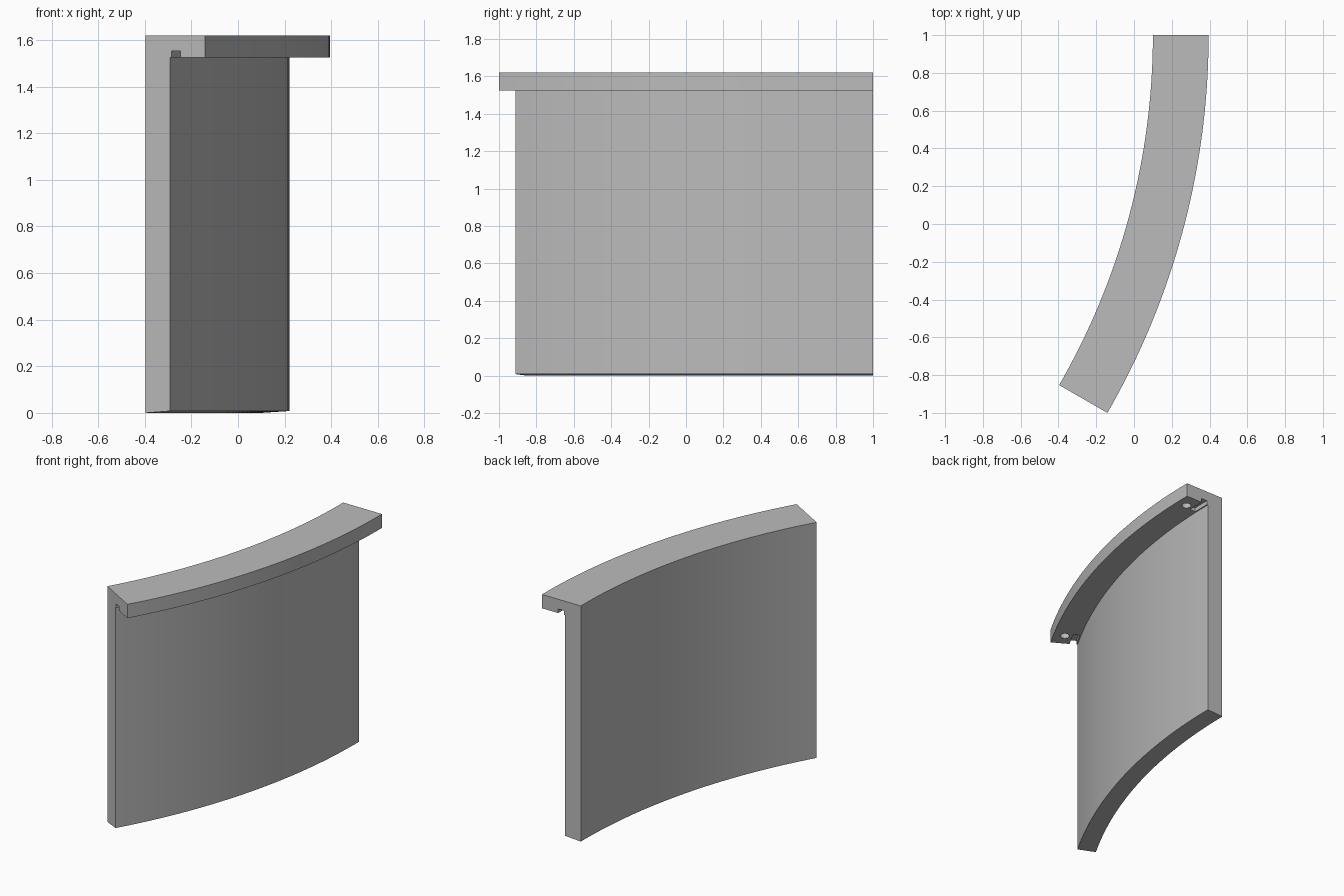
import bpy
import bmesh
from math import sin, cos, radians
from mathutils import Matrix, Vector

cube = bpy.data.objects.get("Cube")
if cube:
    bpy.data.objects.remove(cube, do_unlink=True)

AXIS = Vector((-3.605, 1.0, 0.0))      # centre of the arc
SWEEP = radians(30)
R_IN, R_WALL, R_CAP = 3.705, 3.825, 4.0
Z_UNDER, Z_TOP = 1.525, 1.62
STEPS = 32

grey = bpy.data.materials.new("plain_grey")
grey.use_nodes = True
grey.diffuse_color = (0.5, 0.5, 0.5, 1)
grey.node_tree.nodes["Principled BSDF"].inputs["Base Color"].default_value = (0.5, 0.5, 0.5, 1)


def on_arc(r, a, z):
    return AXIS + Vector((r * cos(a), -r * sin(a), z))


def make_object(name, bm):
    bmesh.ops.recalc_face_normals(bm, faces=bm.faces)
    mesh = bpy.data.meshes.new(name)
    bm.to_mesh(mesh)
    bm.free()
    mesh.materials.append(grey)
    obj = bpy.data.objects.new(name, mesh)
    bpy.context.collection.objects.link(obj)
    return obj


def sweep(name, profile, start, end, steps):
    """Sweep a closed (radius, height) profile around the arc centre."""
    bm = bmesh.new()
    rings = []
    for i in range(steps + 1):
        a = start + (end - start) * i / steps
        rings.append([bm.verts.new(on_arc(r, a, z)) for r, z in profile])
    n = len(profile)
    for r0, r1 in zip(rings, rings[1:]):
        for j in range(n):
            k = (j + 1) % n
            bm.faces.new((r0[j], r0[k], r1[k], r1[j]))
    bm.faces.new(rings[0])
    bm.faces.new(rings[-1])
    return make_object(name, bm)


# Curved panel with overhanging cap and slightly bevelled foot
panel = sweep("curved_panel",
              [(R_IN, 0), (R_WALL, 0.008), (R_WALL, Z_UNDER),
               (R_CAP, Z_UNDER), (R_CAP, Z_TOP), (R_IN, Z_TOP)],
              0, SWEEP, STEPS)

# Connector slots and peg holes under the cap, at both ends
cutters = []
slot = [(3.833, Z_UNDER - 0.02), (3.877, Z_UNDER - 0.02),
        (3.877, Z_UNDER + 0.028), (3.833, Z_UNDER + 0.028)]
for side, edge, inward in (("back", 0, 1), ("front", SWEEP, -1)):
    cutters.append(sweep(side + "_slot_cutter", slot,
                         edge - inward * 0.01, edge + inward * 0.12 / 3.85, 2))
    bm = bmesh.new()
    bmesh.ops.create_cone(
        bm, cap_ends=True, segments=24, radius1=0.03, radius2=0.03, depth=0.1,
        matrix=Matrix.Translation(on_arc(3.926, edge + inward * 0.096 / 3.926, Z_UNDER)))
    cutters.append(make_object(side + "_hole_cutter", bm))

for cutter in cutters:
    mod = panel.modifiers.new(cutter.name, 'BOOLEAN')
    mod.operation = 'DIFFERENCE'
    mod.solver = 'EXACT'
    mod.object = cutter

# Bake the cuts, then remove the cutters
bpy.context.view_layer.update()
baked = bpy.data.meshes.new_from_object(
    panel.evaluated_get(bpy.context.evaluated_depsgraph_get()))
panel.modifiers.clear()
panel.data = baked
for cutter in cutters:
    bpy.data.objects.remove(cutter, do_unlink=True)

# Smooth curve, sharp corners
bpy.ops.object.select_all(action='DESELECT')
panel.select_set(True)
bpy.context.view_layer.objects.active = panel
bpy.ops.object.shade_smooth_by_angle(angle=radians(30))
